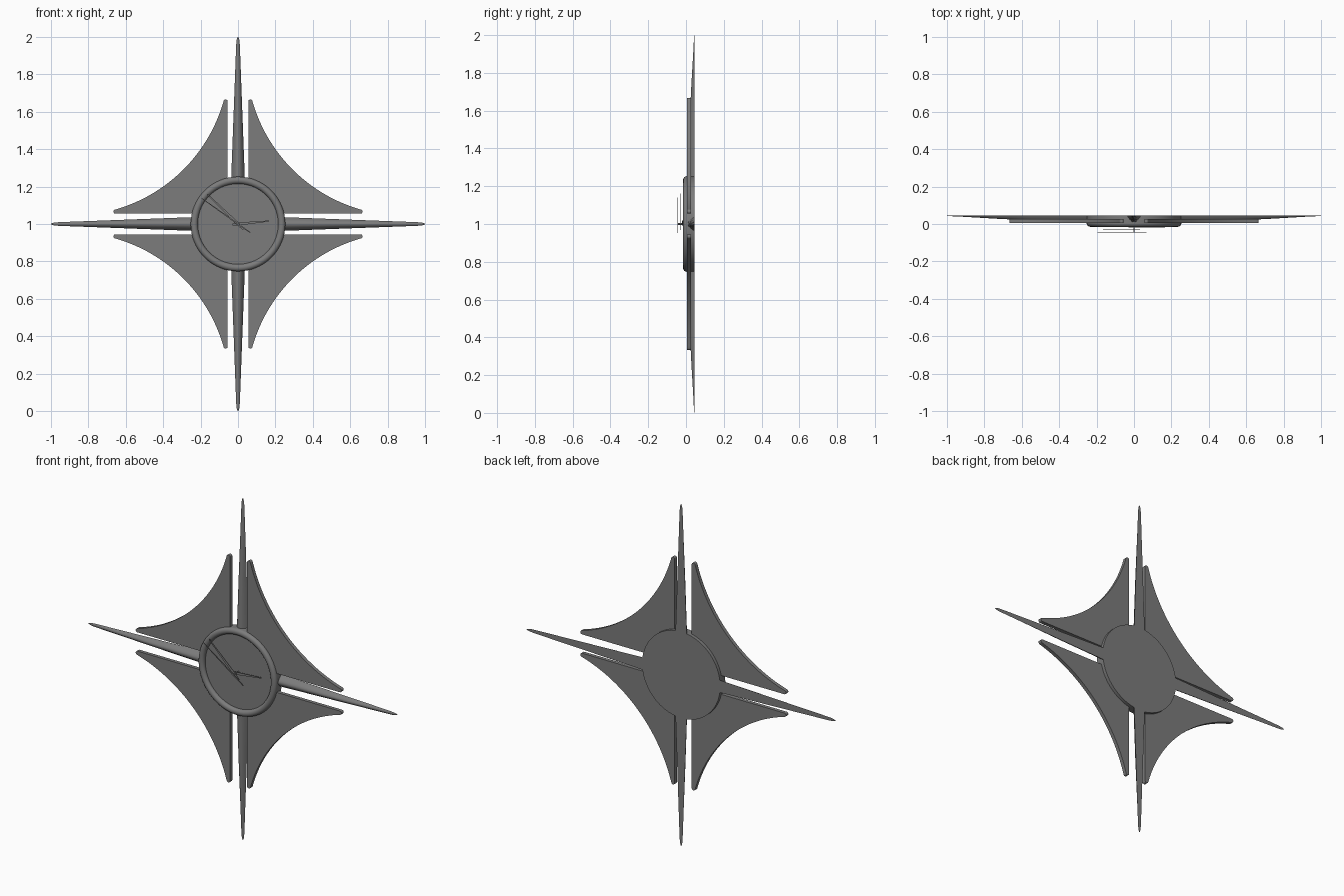
import bpy, bmesh, math
from mathutils import Matrix, Vector

if "Cube" in bpy.data.objects:
    bpy.data.objects.remove(bpy.data.objects["Cube"], do_unlink=True)

grey = bpy.data.materials.new("dark_grey")
grey.use_nodes = True
COLOUR = (0.2, 0.2, 0.2, 1)
grey.diffuse_color = COLOUR
grey.node_tree.nodes["Principled BSDF"].inputs["Base Color"].default_value = COLOUR

CENTRE = Matrix.Translation((0, 0, 1))
BACK = 0.045


def finish(name, bm, turn=0.0):
    """Turn the part about the clock axis, lift it to the centre and shade it."""
    bmesh.ops.recalc_face_normals(bm, faces=bm.faces)
    bm.transform(CENTRE @ Matrix.Rotation(turn, 4, 'Y'))
    mesh = bpy.data.meshes.new(name)
    bm.to_mesh(mesh)
    bm.free()
    mesh.materials.append(grey)
    obj = bpy.data.objects.new(name, mesh)
    bpy.context.collection.objects.link(obj)
    bpy.ops.object.select_all(action='DESELECT')
    obj.select_set(True)
    bpy.context.view_layer.objects.active = obj
    bpy.ops.object.shade_smooth_by_angle(angle=math.radians(35))


def slab(name, outline, y0, y1, turn=0.0):
    """Join a front and a back fan, spread from the first outline point, by side walls."""
    bm = bmesh.new()
    front, back = [[bm.verts.new((x, y, z)) for x, z in outline] for y in (y0, y1)]
    count = len(outline)
    for i in range(count):
        j = (i + 1) % count
        bm.faces.new((front[i], front[j], back[j], back[i]))
        if 0 < i < count - 1:
            bm.faces.new((front[0], front[j], front[i]))
            bm.faces.new((back[0], back[i], back[j]))
    finish(name, bm, turn)


def lathe(name, profile, steps=96):
    """Spin a radius/y profile about the clock axis."""
    bm = bmesh.new()
    verts = [bm.verts.new((r, y, 0)) for r, y in profile]
    edges = [bm.edges.new(pair) for pair in zip(verts, verts[1:])]
    bmesh.ops.spin(bm, geom=verts + edges, axis=(0, 1, 0), cent=(0, 0, 0),
                   steps=steps, angle=math.tau)
    bmesh.ops.remove_doubles(bm, verts=bm.verts, dist=1e-5)
    finish(name, bm)


# Clock body: flat back, straight side, rounded rim and recessed dial
rim = [(0.234 + 0.019 * math.cos(a), 0.003 - 0.018 * math.sin(a))
       for a in (math.pi * i / 12 for i in range(13))]
lathe("clock_body", [(0, BACK), (0.253, BACK)] + rim + [(0.215, 0.005), (0, 0.005)])
lathe("centre_pin", [(0, 0.005), (0.004, 0.005), (0.004, -BACK), (0, -BACK)], 24)


# Long rays: ridged sections tapering to a rounded tip, flat at the back
def ray(name, turn):
    sections = [(0.2, 0.038, 0.037), (0.35, 0.0325, 0.032), (0.55, 0.025, 0.026),
                (0.75, 0.0175, 0.016), (0.9, 0.012, 0.007), (0.96, 0.0095, 0.004),
                (0.985, 0.007, 0.003), (0.997, 0.003, 0.002), (1.0, 0.001, 0.001)]
    bm = bmesh.new()
    rings = []
    for z, half, depth in sections:
        angles = [math.pi * i / 14 for i in range(15)]
        rings.append([bm.verts.new((half * math.cos(a), BACK - depth * math.sin(a) ** 2, z))
                      for a in angles])
    for low, high in zip(rings, rings[1:]):
        for i in range(len(low)):
            j = (i + 1) % len(low)
            bm.faces.new((low[i], low[j], high[j], high[i]))
    bm.faces.new(rings[0])
    bm.faces.new(rings[-1])
    finish(name, bm, turn)


# Corner plates: two straight inner edges and a concave outer arc
def arc(cx, cz, radius, start, end, steps):
    return [(cx + radius * math.cos(a), cz + radius * math.sin(a))
            for a in (math.radians(start + (end - start) * i / steps)
                      for i in range(steps + 1))]


INNER, TIP, ROUND = 0.055, 0.655, 0.011
plate = [(INNER, INNER)]
plate += arc(TIP, INNER + ROUND, ROUND, -90, 70, 8)
plate += arc(0.887, 0.887, 0.842, 253.5, 196.5, 40)
plate += arc(INNER + ROUND, TIP, ROUND, 20, 180, 8)

SIDES = ["top", "left", "bottom", "right"]
CORNERS = ["upper_left", "lower_left", "lower_right", "upper_right"]
for i in range(4):
    ray(SIDES[i] + "_ray", math.pi / 2 * i)
    slab(CORNERS[i] + "_plate", plate, 0.005, 0.026, math.pi / 2 * i)


# Hands: thin tapered blades with a short tail
def hand(name, tip, tail, width, y):
    direction = Vector(tip)
    length = direction.length
    turn = math.atan2(direction.x, direction.y)
    outline = [(-width * 0.6, -tail), (width * 0.6, -tail), (width, 0),
               (width * 0.35, length), (-width * 0.35, length), (-width, 0)]
    slab(name, outline, y, y + 0.003, turn)


hand("hour_hand", (0.165, 0.016), 0.03, 0.008, -0.02)
hand("minute_hand", (-0.165, 0.16), 0.04, 0.008, -0.033)
hand("second_hand", (-0.195, 0.138), 0.08, 0.004, -0.045)
